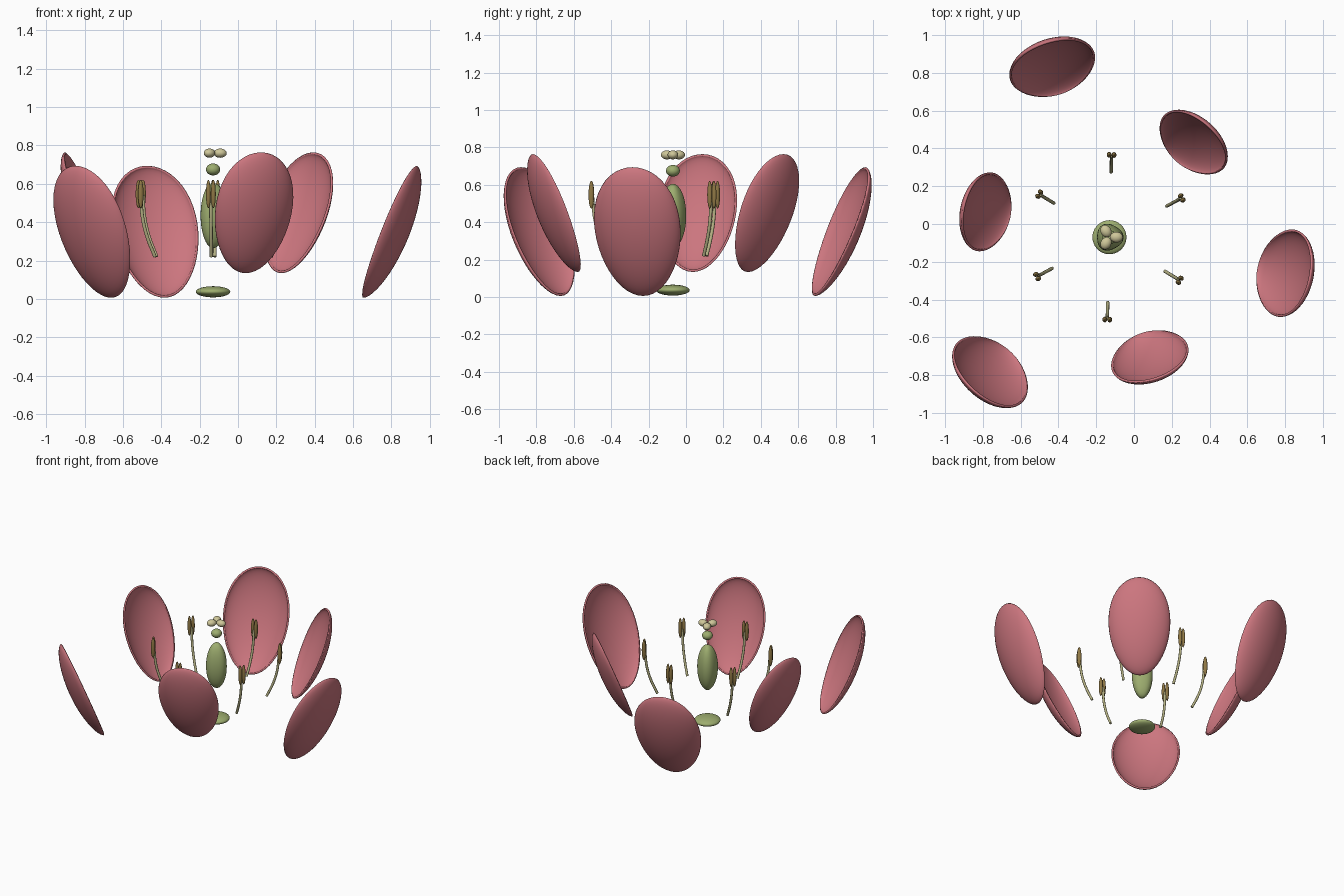
import bpy, bmesh, math
from mathutils import Vector, Matrix

if "Cube" in bpy.data.objects:
    bpy.data.objects.remove(bpy.data.objects["Cube"])

AXIS = Vector((-0.13, -0.07, 0))


def material(name, rgb):
    mat = bpy.data.materials.new(name)
    mat.use_nodes = True
    mat.diffuse_color = (*rgb, 1)
    mat.node_tree.nodes["Principled BSDF"].inputs["Base Color"].default_value = (*rgb, 1)
    return mat


PINK = material("petal_pink", (0.60, 0.18, 0.21))
GREEN = material("ovary_green", (0.34, 0.42, 0.16))
CREAM = material("stigma_cream", (0.62, 0.57, 0.32))
STEM = material("filament_olive", (0.46, 0.44, 0.23))
GOLD = material("anther_gold", (0.28, 0.19, 0.06))


def finish(name, bm, mat, place):
    """Turn a bmesh into a smooth shaded object set out around the flower axis."""
    bmesh.ops.recalc_face_normals(bm, faces=bm.faces)
    for face in bm.faces:
        face.smooth = True
    mesh = bpy.data.meshes.new(name)
    bm.to_mesh(mesh)
    bm.free()
    mesh.materials.append(mat)
    obj = bpy.data.objects.new(name, mesh)
    obj.matrix_world = Matrix.Translation(AXIS) @ place
    bpy.context.collection.objects.link(obj)
    return obj


def around(degrees):
    return Matrix.Rotation(math.radians(degrees), 4, "Z")


def ellipsoid(name, centre, radii, mat, place=Matrix(), lobes=0.0):
    bm = bmesh.new()
    bmesh.ops.create_uvsphere(bm, u_segments=36, v_segments=20, radius=1)
    for v in bm.verts:
        swell = 1 + lobes * math.cos(3 * math.atan2(v.co.y, v.co.x))
        v.co.x *= swell
        v.co.y *= swell
        v.co = Vector(centre) + v.co * Vector(radii)
    return finish(name, bm, mat, place)


def petal(name, base, tip, half_width, bulge, degrees):
    """Cupped oval blade; base and tip are (radius, height) of its rim."""
    base, tip = Vector((base[0], 0, base[1])), Vector((tip[0], 0, tip[1]))
    middle, along = (base + tip) / 2, (tip - base) / 2
    side = Vector((0, 1, 0))
    outward = side.cross(along).normalized()
    rings, steps = 14, 48
    bm = bmesh.new()

    def point(rho, angle):
        t, s = rho * math.cos(angle), rho * math.sin(angle)
        cup = bulge * max(0, 1 - rho * rho) ** 0.65
        return bm.verts.new(middle + along * t + side * s * half_width * (1 + 0.1 * t)
                            + outward * cup)

    centre = point(0, 0)
    grid = [[point(math.sin(math.pi / 2 * i / rings), math.tau * k / steps)
             for k in range(steps)] for i in range(1, rings + 1)]
    for k in range(steps):
        n = (k + 1) % steps
        bm.faces.new((centre, grid[0][k], grid[0][n]))
        for a, b in zip(grid, grid[1:]):
            bm.faces.new((a[k], b[k], b[n], a[n]))
    obj = finish(name, bm, PINK, around(degrees))
    solid = obj.modifiers.new("thickness", "SOLIDIFY")
    solid.thickness = 0.012
    solid.offset = 0
    return obj


def filament(name, path, radius, degrees):
    """Thin round stalk bending outwards."""
    curve = bpy.data.curves.new(name, "CURVE")
    curve.dimensions = "3D"
    curve.bevel_depth = radius
    curve.bevel_resolution = 3
    curve.use_fill_caps = True
    curve.resolution_u = 6
    spline = curve.splines.new("BEZIER")
    spline.bezier_points.add(len(path) - 1)
    for p, (r, z) in zip(spline.bezier_points, path):
        p.co = (r, 0, z)
        p.handle_left_type = p.handle_right_type = "AUTO"
    curve.materials.append(STEM)
    obj = bpy.data.objects.new(name, curve)
    obj.matrix_world = Matrix.Translation(AXIS) @ around(degrees)
    bpy.context.collection.objects.link(obj)


# Two whorls of three petals
for i in range(3):
    petal(f"outer_petal_{i + 1}", (0.80, 0.012), (1.08, 0.69), 0.228, 0.09, 120 * i - 11.5)
    petal(f"inner_petal_{i + 1}", (0.535, 0.14), (0.785, 0.76), 0.205, 0.08, 120 * i + 48.5)

# Six stamens, each a bent filament with a two lobed anther
for i in range(6):
    turn = 60 * i + 28.5
    filament(f"filament_{i + 1}", [(0.345, 0.22), (0.39, 0.32), (0.418, 0.42), (0.43, 0.54)],
             0.009, turn)
    for label, sign in (("left", 1), ("right", -1)):
        ellipsoid(f"anther_{label}_{i + 1}", (0.436, sign * 0.013, 0.547),
                  (0.015, 0.0125, 0.074), GOLD, around(turn))

# Receptacle and pistil
ellipsoid("receptacle", (0, 0, 0.037), (0.09, 0.09, 0.029), GREEN)
ellipsoid("ovary", (0, 0, 0.435), (0.07, 0.07, 0.17), GREEN, lobes=0.07)
ellipsoid("style", (0, 0, 0.675), (0.037, 0.037, 0.031), GREEN)
for i in range(3):
    ellipsoid(f"stigma_lobe_{i + 1}", (0.037, 0, 0.76), (0.034, 0.028, 0.024), CREAM,
              around(120 * i))
